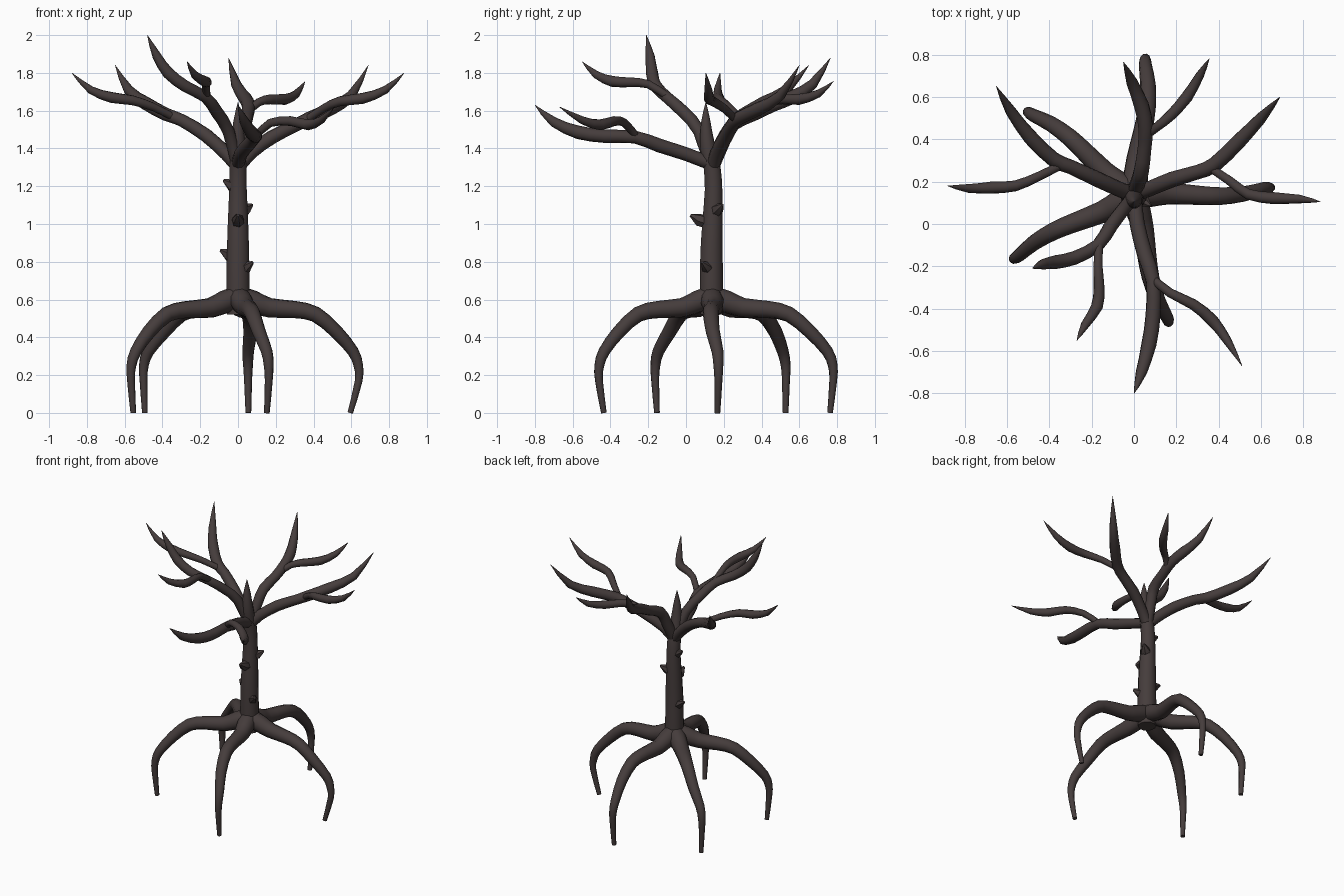
import bpy, bmesh, math
from mathutils import Vector

bark = bpy.data.materials.new("dark_bark")
bark.diffuse_color = (0.060, 0.046, 0.045, 1)


def soften(pts, radii):
    """Add a curved midpoint between each pair of path points."""
    op, orad = [pts[0]], [radii[0]]
    for i in range(len(pts) - 1):
        a, d = pts[max(i - 1, 0)], pts[min(i + 2, len(pts) - 1)]
        b, c = pts[i], pts[i + 1]
        op += [(b + c) * .5625 - (a + d) * .0625, c]
        orad += [(radii[i] + radii[i + 1]) / 2, radii[i + 1]]
    return op, orad


def tube(name, pts, radii, sides=10, smooth=True):
    """Sweep a round section along a path, capped at both ends."""
    pts = [Vector(p) for p in pts]
    if smooth:
        pts, radii = soften(pts, radii)
    bm = bmesh.new()
    rings, side = [], None
    for i, p in enumerate(pts):
        a, b = pts[max(i - 1, 0)], pts[min(i + 1, len(pts) - 1)]
        t = (b - a).normalized()
        if side is None:
            side = t.orthogonal()
        side = (side - t * side.dot(t)).normalized()
        up = t.cross(side)
        ring = []
        for k in range(sides):
            w = 2 * math.pi * k / sides
            ring.append(bm.verts.new(p + radii[i] * (side * math.cos(w) + up * math.sin(w))))
        rings.append(ring)
    for r0, r1 in zip(rings, rings[1:]):
        for k in range(sides):
            n = (k + 1) % sides
            bm.faces.new((r0[k], r0[n], r1[n], r1[k]))
    bm.faces.new(rings[0][::-1])
    bm.faces.new(rings[-1])
    me = bpy.data.meshes.new(name)
    bm.to_mesh(me)
    bm.free()
    me.materials.append(bark)
    ob = bpy.data.objects.new(name, me)
    bpy.context.collection.objects.link(ob)
    bpy.ops.object.select_all(action='DESELECT')
    ob.select_set(True)
    bpy.context.view_layer.objects.active = ob
    bpy.ops.object.shade_smooth_by_angle(angle=math.radians(40))
    return ob


# trunk, ending in a short central spike
CY = 0.135
tube("trunk", [(0, CY, .52), (0, CY, .65), (0, .135, .85), (0, .14, 1.0), (0, .146, 1.18),
               (0, .138, 1.3), (0, .12, 1.38), (0, .11, 1.45), (0, .105, 1.54), (0, .105, 1.645)],
     [.06, .064, .061, .056, .048, .046, .043, .038, .026, .001], 12)

# arching stilt roots: (distance, height, radius, sideways wiggle)
PROFILE = [(0, .615, .06, 0), (.08, .588, .06, 0), (.17, .556, .052, 0), (.3, .547, .046, -.015),
           (.41, .522, .042, -.025), (.52, .43, .037, -.02), (.61, .325, .031, 0),
           (.638, .25, .026, .003), (.64, .17, .021, .003)]
# direction, scale, distance of the foot
ROOTS = [(3, 1.0, .595), (85, 1.01, .63), (141.5, .995, .63), (207.5, 1.0, .625), (285, .965, .59)]
for n, (deg, s, foot) in enumerate(ROOTS):
    a = math.radians(deg)
    c, sn = math.cos(a), math.sin(a)
    rows = PROFILE + [(foot / s, 0, .015, 0)]
    tube(f"root_{n + 1}",
         [(d * s * c - w * sn, CY + d * s * sn + w * c, z) for d, z, r, w in rows],
         [r for d, z, r, w in rows])

# main branches and their forks
MAIN_R = [.036, .036, .037, .034, .036, .036, .027, .001]
FORK_R = [.02, .022, .026, .029, .021, .001]
BRANCHES = {
    "back_left": [(0, .14, 1.3), (-.06, .16, 1.37), (-.17, .21, 1.47), (-.3, .27, 1.55),
                  (-.38, .305, 1.58), (-.49, .41, 1.64), (-.58, .53, 1.71), (-.65, .65, 1.84)],
    "back_right": [(0, .14, 1.3), (.07, .165, 1.38), (.18, .21, 1.46), (.3, .245, 1.52),
                   (.38, .28, 1.56), (.49, .385, 1.61), (.6, .5, 1.68), (.69, .6, 1.84)],
    "back": [(0, .14, 1.3), (.02, .2, 1.44), (.035, .25, 1.53), (.05, .36, 1.58),
             (.055, .46, 1.63), (.035, .56, 1.67), (-.01, .67, 1.74), (-.05, .765, 1.88)],
    "left": [(0, .13, 1.3), (-.05, .07, 1.49), (-.11, -.01, 1.59), (-.17, -.1, 1.67),
             (-.28, -.16, 1.73), (-.37, -.18, 1.8), (-.43, -.19, 1.89), (-.48, -.21, 2.0)],
    "front": [(0, .13, 1.32), (.015, 0, 1.37), (.05, -.14, 1.415), (.09, -.27, 1.46),
              (.09, -.43, 1.465), (.07, -.57, 1.485), (.035, -.7, 1.54), (0, -.8, 1.63)],
}
FORKS = {
    "back_left": [(-.34, .28, 1.565), (-.45, .225, 1.62), (-.56, .18, 1.655),
                  (-.67, .172, 1.67), (-.78, .168, 1.71), (-.88, .18, 1.8)],
    "back_right": [(.36, .265, 1.55), (.45, .205, 1.61), (.54, .14, 1.65),
                   (.66, .122, 1.665), (.78, .118, 1.71), (.88, .105, 1.8)],
    "back": [(.06, .42, 1.6), (.11, .46, 1.645), (.17, .51, 1.66),
             (.25, .6, 1.66), (.31, .7, 1.69), (.355, .78, 1.755)],
    "left": [(-.165, -.09, 1.67), (-.17, -.2, 1.74), (-.165, -.3, 1.75),
             (-.175, -.39, 1.755), (-.23, -.475, 1.79), (-.27, -.55, 1.86)],
    "front": [(.09, -.26, 1.46), (.17, -.325, 1.535), (.28, -.38, 1.545),
              (.37, -.455, 1.525), (.44, -.55, 1.55), (.51, -.67, 1.62)],
}
for name, pts in BRANCHES.items():
    slim = .9 if name == "left" else 1
    tube(f"{name}_branch", pts, [r * slim for r in MAIN_R])
    tube(f"{name}_fork", FORKS[name], FORK_R)

# short upturned thorns on the trunk: direction in degrees, height, reach
STUBS = [(170, 1.21, .078), (35, 1.08, .092), (270, 1.025, .117), (170, .84, .095), (325, .775, .095)]
for n, (deg, z, reach) in enumerate(STUBS):
    a = math.radians(deg)
    d = Vector((math.cos(a), math.sin(a), 0))
    base = Vector((0, .14, z))
    up = Vector((0, 0, 1))
    tube(f"thorn_{n + 1}", [base + d * .02 - up * .02, base + d * (reach - .045) - up * .003,
                            base + d * reach + up * .022], [.032, .034, .008], 6, False)
